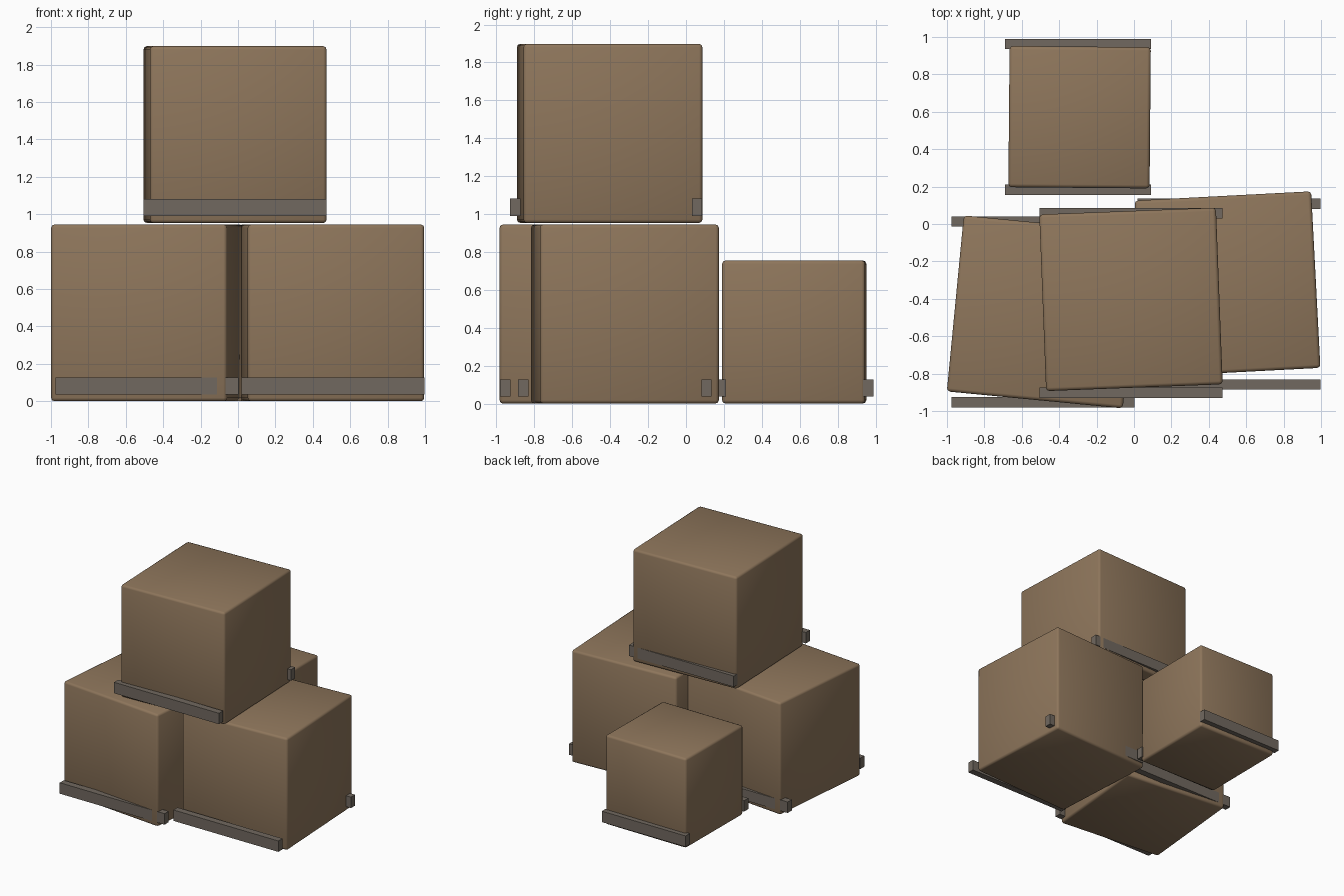
import bpy
from math import radians

default = bpy.data.objects.get("Cube")
if default:
    bpy.data.objects.remove(default, do_unlink=True)


def make_material(name, color):
    mat = bpy.data.materials.new(name)
    mat.use_nodes = True
    mat.diffuse_color = color
    bsdf = mat.node_tree.nodes["Principled BSDF"]
    bsdf.inputs["Base Color"].default_value = color
    bsdf.inputs["Roughness"].default_value = 0.9
    return mat


wood = make_material("brown_wood", (0.27, 0.18, 0.105, 1))
slat_wood = make_material("grey_wood", (0.165, 0.14, 0.115, 1))


def box(name, center, size, mat, angle=0, bevel=0):
    bpy.ops.mesh.primitive_cube_add(size=1, location=center)
    obj = bpy.context.object
    obj.name = name
    obj.scale = size
    bpy.ops.object.transform_apply(location=False, rotation=False, scale=True)
    obj.rotation_euler.z = radians(angle)
    obj.data.materials.append(mat)
    if bevel:
        mod = obj.modifiers.new("Soft edges", "BEVEL")
        mod.width = bevel
        mod.segments = 2
        bpy.ops.object.shade_smooth()
    return obj


def crate(name, x, y, z, size, angle, slat_x, slat_y):
    """Slightly turned body with a straight slat along its front and back."""
    box(name + "_body", (x, y, z + size / 2), (size, size, size),
        wood, angle, 0.018)
    length = size * 1.035
    for side, sy in zip(("front", "back"), slat_y):
        box(f"{name}_{side}_slat", (slat_x, sy, z + 0.082),
            (length, 0.055, 0.092), slat_wood)


# Three large crates stacked in a pyramid, one small crate behind
crate("right_crate", -0.485, -0.47, 0, 0.945, -5.5, -0.487, (-0.953, 0.013))
crate("left_crate", 0.50, -0.322, 0, 0.945, 3.0, 0.507, (-0.858, 0.108))
crate("top_crate", -0.016, -0.403, 0.953, 0.945, 2.2, -0.016, (-0.902, 0.058))
crate("small_crate", -0.291, 0.571, 0, 0.755, -0.5, -0.299, (0.183, 0.962))
